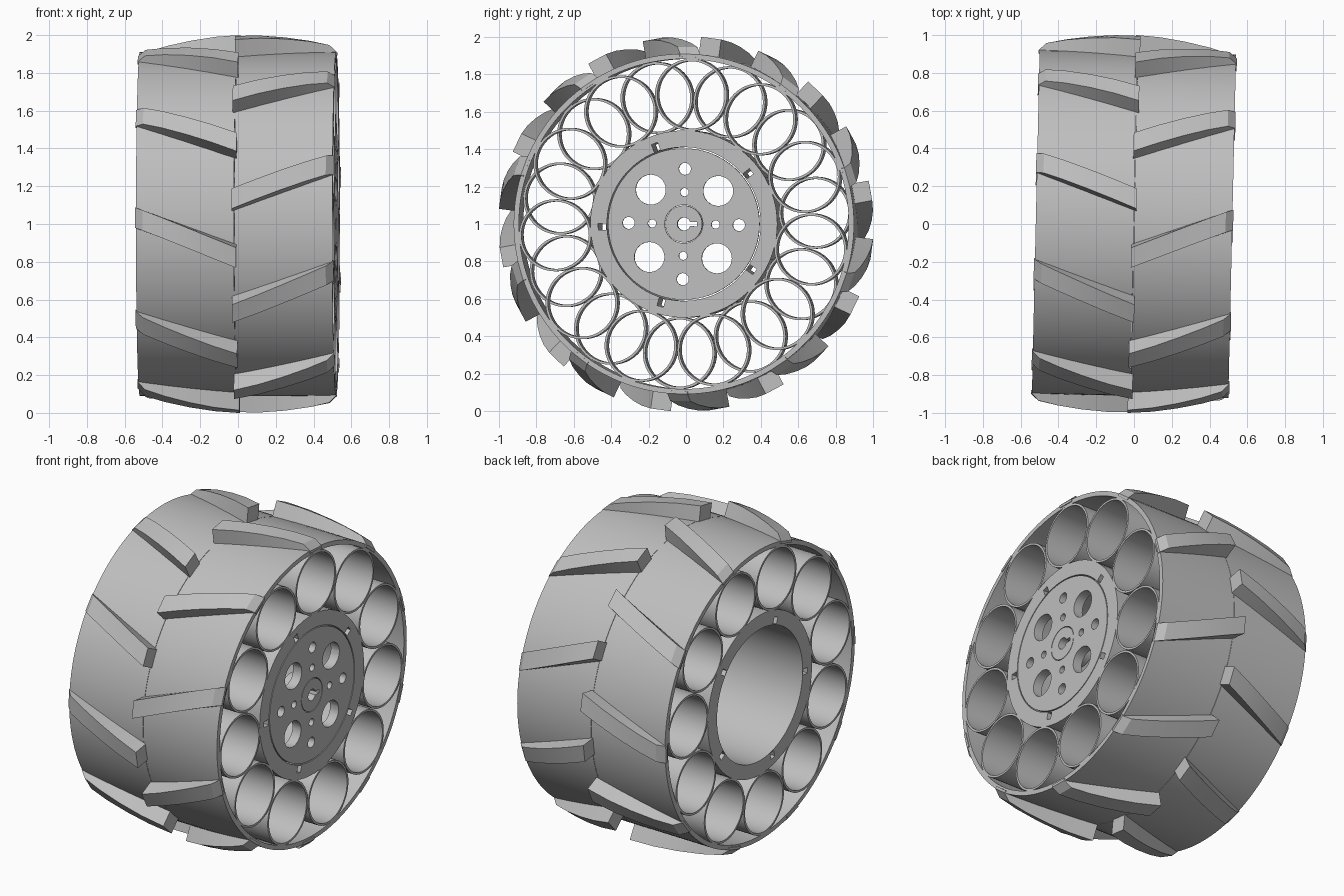
import bpy, bmesh
from math import cos, sin, pi, radians
from mathutils import Matrix, Vector

if "Cube" in bpy.data.objects:
    bpy.data.objects.remove(bpy.data.objects["Cube"], do_unlink=True)

HALF = 0.52          # half width of the wheel along its axle (x)
PLACE = Matrix.Translation((0, 0, 1)) @ Matrix.Rotation(-0.0225, 4, 'Z')

grey = bpy.data.materials.new("plain_grey")
grey.use_nodes = True
grey.diffuse_color = (0.52, 0.52, 0.52, 1)
grey.node_tree.nodes["Principled BSDF"].inputs["Base Color"].default_value = grey.diffuse_color
parts = []


def finish(bm, name):
    """Turn a bmesh into an object."""
    bmesh.ops.recalc_face_normals(bm, faces=bm.faces)
    mesh = bpy.data.meshes.new(name)
    bm.to_mesh(mesh)
    bm.free()
    mesh.materials.append(grey)
    obj = bpy.data.objects.new(name, mesh)
    bpy.context.collection.objects.link(obj)
    return obj


def polar(x, r, a):
    return Vector((x, r * cos(a), r * sin(a)))


def add_tube(bm, r_out, r_in, x0, x1, segs, centre=Vector()):
    """Hollow cylinder along x."""
    rows = []
    for x, r in ((x0, r_out), (x1, r_out), (x1, r_in), (x0, r_in)):
        rows.append([bm.verts.new(centre + polar(x, r, 2 * pi * i / segs)) for i in range(segs)])
    for k in range(4):
        a, b = rows[k], rows[(k + 1) % 4]
        for i in range(segs):
            j = (i + 1) % segs
            bm.faces.new((a[i], a[j], b[j], b[i]))


def tube(name, r_out, r_in, x0, x1, segs=96):
    bm = bmesh.new()
    add_tube(bm, r_out, r_in, x0, x1, segs)
    obj = finish(bm, name)
    parts.append(obj)
    return obj


def add_hole(bm, r, a, radius):
    """Round cutter through the face plate."""
    m = Matrix.Translation(polar(HALF, r, a)) @ Matrix.Rotation(pi / 2, 4, 'Y')
    bmesh.ops.create_cone(bm, cap_ends=True, segments=32, radius1=radius,
                          radius2=radius, depth=0.5, matrix=m)


def add_slot(bm, r, a, radial, tangent, length):
    """Box cutter along the axle."""
    m = (Matrix.Rotation(a, 4, 'X') @ Matrix.Translation((0, r, 0))
         @ Matrix.Diagonal((length, radial, tangent, 1)))
    bmesh.ops.create_cube(bm, size=1, matrix=m)


def cut(obj, bm):
    """Subtract the cutter, then remove it."""
    cutter = finish(bm, "cutter")
    cutter.hide_render = True
    mod = obj.modifiers.new("holes", 'BOOLEAN')
    mod.object, mod.operation, mod.solver = cutter, 'DIFFERENCE', 'EXACT'
    bpy.context.view_layer.update()
    graph = bpy.context.evaluated_depsgraph_get()
    mesh = bpy.data.meshes.new_from_object(obj.evaluated_get(graph))
    obj.modifiers.clear()
    obj.data = mesh
    bpy.data.objects.remove(cutter, do_unlink=True)


# Outer tyre band, in two halves
tube("right_band", 0.91, 0.882, -HALF, -0.001, 128)
tube("left_band", 0.91, 0.882, 0.001, HALF, 128)

# Hub drum with five slots through its wall
drum = tube("hub_drum", 0.5, 0.411, -HALF, HALF)
bm = bmesh.new()
for k in range(5):
    add_slot(bm, 0.437, radians(110 - 72 * k), 0.042, 0.035, 3)
cut(drum, bm)

# Face plate with its rings of holes
plate = tube("face_plate", 0.405, 0.102, HALF - 0.06, HALF)
bm = bmesh.new()
for k in range(4):
    quarter = k * pi / 2 - 0.02
    add_hole(bm, 0.255, quarter + pi / 4, 0.08)
    add_hole(bm, 0.295, quarter, 0.032)
    add_hole(bm, 0.17, quarter, 0.022)
cut(plate, bm)

# Axle boss with keyway
boss = tube("axle_boss", 0.0985, 0.035, HALF - 0.15, HALF, 48)
bm = bmesh.new()
add_slot(bm, 0.045, -0.02, 0.05, 0.022, 3)
cut(boss, bm)

# Cushion tubes between hub and band, staggered from side to side
for name, x0, x1, phase in (("left_cushion_tubes", 0.001, HALF, 185),
                            ("right_cushion_tubes", -HALF, -0.001, 185 + 180 / 11)):
    bm = bmesh.new()
    for k in range(11):
        centre = polar(0, 0.691, radians(phase) + 2 * pi * k / 11)
        add_tube(bm, 0.193, 0.18, x0, x1, 48, centre)
    parts.append(finish(bm, name))

# Slanted tread lugs: distance from the middle, top radius
LUG = ((-0.012, 1.004), (0.12, 1.0), (0.25, 0.988), (0.38, 0.97), (0.485, 0.948), (0.525, 0.91))
for name, side, start in (("left_lugs", 1, 8), ("right_lugs", -1, 26)):
    bm = bmesh.new()
    for k in range(10):
        last = None
        for x, top in LUG:
            a = pi - radians(start + 36 * k + 12 * x / HALF)
            w = 0.054
            row = [bm.verts.new(polar(side * x, r, a + s * w / r))
                   for r, s in ((0.895, -1), (top, -1), (top, 1), (0.895, 1))]
            if last:
                for i in range(4):
                    j = (i + 1) % 4
                    bm.faces.new((last[i], last[j], row[j], row[i]))
            else:
                bm.faces.new(row)
            last = row
        bm.faces.new(last)
    parts.append(finish(bm, name))

# Stand the wheel on the ground and shade it
bpy.ops.object.select_all(action='DESELECT')
for obj in parts:
    obj.data.transform(PLACE)
    obj.select_set(True)
bpy.context.view_layer.objects.active = parts[0]
bpy.ops.object.shade_smooth_by_angle(angle=radians(30))
